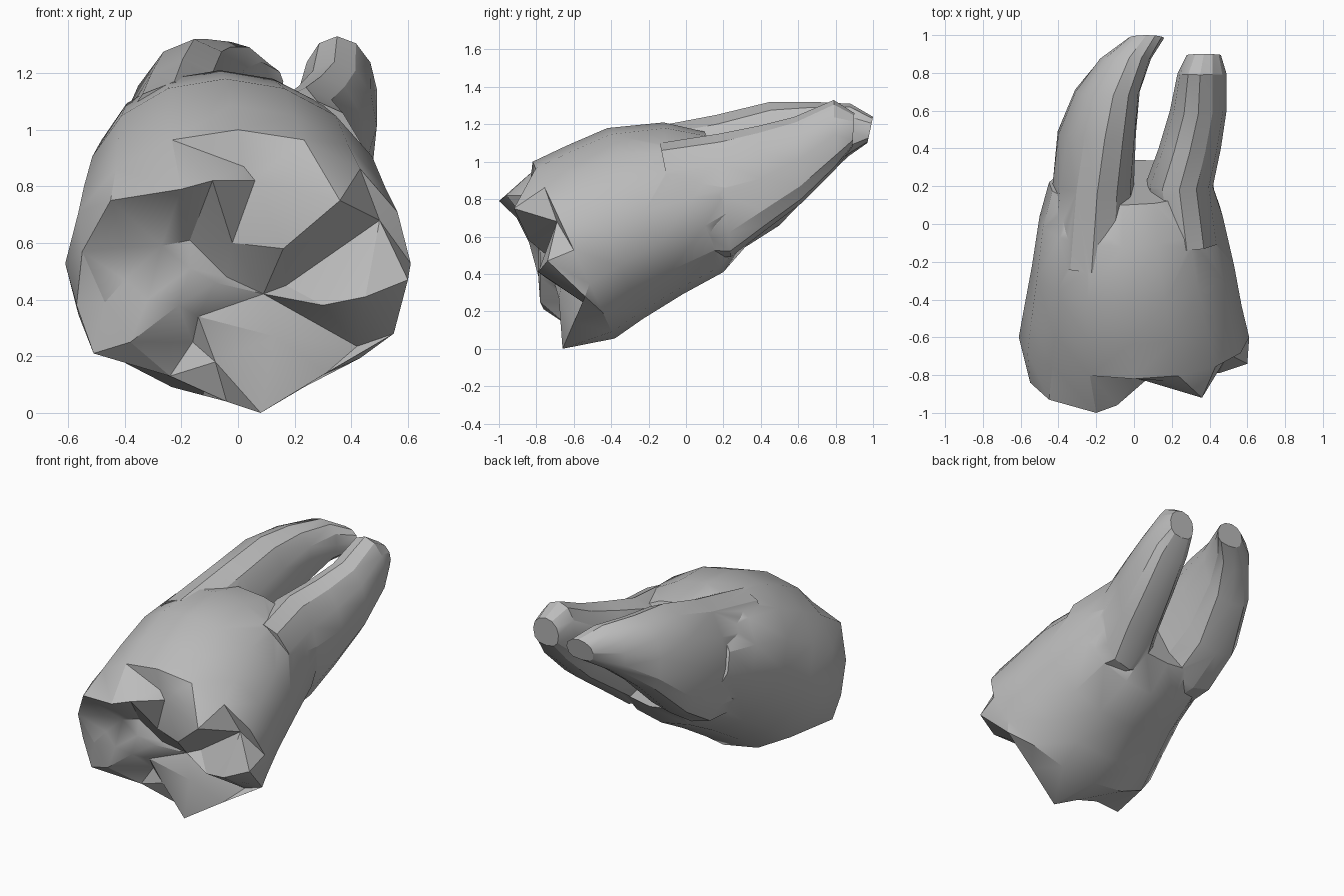
import bpy, bmesh, math
from mathutils import Vector
from mathutils.geometry import delaunay_2d_cdt

cube = bpy.data.objects.get("Cube")
if cube:
    bpy.data.objects.remove(cube, do_unlink=True)

N = 16
grey = bpy.data.materials.new("plain grey")
grey.use_nodes = True
grey.diffuse_color = (0.5, 0.5, 0.5, 1)
bsdf = next(n for n in grey.node_tree.nodes if n.type == 'BSDF_PRINCIPLED')
bsdf.inputs["Base Color"].default_value = (0.5, 0.5, 0.5, 1)


def ring(bm, station, n, under=1.0):
    """Tilted oval: bottom y, z, top y, z, x min, x max, sideways lean of the top.
    A value of under below 1 makes the lower half blunter."""
    by, bz, ty, tz, x0, x1, lean = station
    verts = []
    for k in range(n):
        a = 2 * math.pi * k / n
        c, s = math.cos(a), math.sin(a)
        if s < 0:
            c = math.copysign(abs(c) ** under, c)
            s = -abs(s) ** under
        t = (1 + s) / 2
        x = (x0 + x1) / 2 + (x1 - x0) / 2 * c + lean * s
        verts.append(bm.verts.new((x, by + (ty - by) * t, bz + (tz - bz) * t)))
    return verts


def bridge(bm, a, b):
    n = len(a)
    for k in range(n):
        j = (k + 1) % n
        bm.faces.new((a[k], a[j], b[j], b[k]))


def finish(bm, name):
    bmesh.ops.triangulate(bm, faces=bm.faces)
    bmesh.ops.recalc_face_normals(bm, faces=bm.faces)
    mesh = bpy.data.meshes.new(name)
    bm.to_mesh(mesh)
    bm.free()
    mesh.materials.append(grey)
    ob = bpy.data.objects.new(name, mesh)
    bpy.context.collection.objects.link(ob)
    return ob


# Crown rim, anticlockwise from the +x side
rim = [(.60, -.74, .47), (.50, -.69, .68), (.36, -.92, .75), (.16, -.83, .91),
       (.02, -.82, .87), (-.09, -.96, .82), (-.20, -1.0, .79), (-.45, -.93, .75),
       (-.55, -.84, .57), (-.57, -.76, .38), (-.51, -.76, .21), (-.24, -.64, .13),
       (-.04, -.58, .04), (.08, -.66, .0), (.31, -.60, .14), (.55, -.54, .28)]

# Chewing surface: cliff foot, valley, cusps and pits
bumps = [(-.40, -.80, .585), (-.27, -.79, .59), (-.17, -.76, .61), (-.04, -.71, .48),
         (-.02, -.79, .60), (.06, -.83, .82), (.16, -.84, .58), (.17, -.62, .45),
         (.30, -.75, .38), (.45, -.79, .41), (.42, -.53, .235), (-.08, -.74, .46),
         (.09, -.65, .42), (.13, -.68, .27), (-.14, -.70, .34),
         (-.08, -.65, .18), (-.40, -.77, .47), (-.47, -.79, .39), (-.32, -.79, .40),
         (-.17, -.78, .51), (-.21, -.78, .38), (-.38, -.78, .25), (-.16, -.63, .25)]

# Creases of the chewing surface, as pairs of points counted through rim then bumps
creases = [(8, 16), (16, 17), (17, 18), (18, 19), (6, 17), (5, 18), (19, 20), (20, 21),
           (4, 21), (20, 22), (2, 22), (1, 22), (22, 23), (1, 23), (23, 24), (24, 25),
           (25, 0), (23, 28), (28, 27), (27, 35), (28, 29), (29, 13), (27, 30),
           (30, 31), (31, 13), (35, 36), (26, 28), (26, 15), (33, 34), (34, 36)]

bm = bmesh.new()
rim_verts = [bm.verts.new(p) for p in rim]
verts = rim_verts + [bm.verts.new(p) for p in bumps]
flat = [Vector((v.co.x, v.co.z)) for v in verts]
edges = [(k, (k + 1) % N) for k in range(N)] + creases
result = delaunay_2d_cdt(flat, edges, [], 1, 1e-5)
for f in result[2]:
    bm.faces.new([verts[result[3][i][0]] for i in f])

# Crown sides and neck, ending where the roots part
body = [(-.38, .055, -.82, 1.0, -.61, .61, 0),
        (-.23, .16, -.64, 1.085, -.58, .57, -.02),
        (-.02, .29, -.42, 1.18, -.54, .53, -.04),
        (.20, .41, -.12, 1.21, -.50, .47, -.05),
        (.34, .57, .10, 1.16, -.45, .41, -.04)]
last = rim_verts
for st in body:
    new = ring(bm, st, N)
    bridge(bm, last, new)
    last = new
bm.faces.new(last)
tooth = finish(bm, "tooth")

# Two curved roots, each lofted along tilted ovals
roots = {
    "right_root": [(-.02, .50, -.26, 1.17, -.45, .00, 0),
                   (.28, .52, .16, 1.25, -.43, .00, .02),
                   (.50, .66, .45, 1.32, -.40, .01, .04),
                   (.72, .89, .68, 1.32, -.31, .03, .03),
                   (.87, 1.03, .88, 1.31, -.18, .09, .02),
                   (.97, 1.10, 1.0, 1.24, -.03, .16, 0)],
    "left_root": [(-.02, .50, -.14, 1.10, .10, .46, 0),
                  (.24, .49, .18, 1.15, .06, .42, 0),
                  (.42, .63, .38, 1.19, .13, .46, 0),
                  (.62, .78, .58, 1.24, .19, .49, 0),
                  (.80, .96, .79, 1.33, .23, .49, -.01),
                  (.89, 1.08, .90, 1.26, .28, .46, 0)]}

# Fuse the roots into the crown so that only the outer skin remains
bpy.ops.object.select_all(action='DESELECT')
tooth.select_set(True)
bpy.context.view_layer.objects.active = tooth
for name, stations in roots.items():
    bm = bmesh.new()
    loops = [ring(bm, st, 12, 0.72) for st in stations]
    for a, b in zip(loops, loops[1:]):
        bridge(bm, a, b)
    bm.faces.new(loops[0])
    bm.faces.new(loops[-1])
    root = finish(bm, name)
    mod = tooth.modifiers.new(name, 'BOOLEAN')
    mod.operation = 'UNION'
    mod.solver = 'EXACT'
    mod.object = root
    bpy.ops.object.modifier_apply(modifier=mod.name)
    bpy.data.objects.remove(root, do_unlink=True)
bpy.ops.object.shade_smooth_by_angle(angle=math.radians(28))
